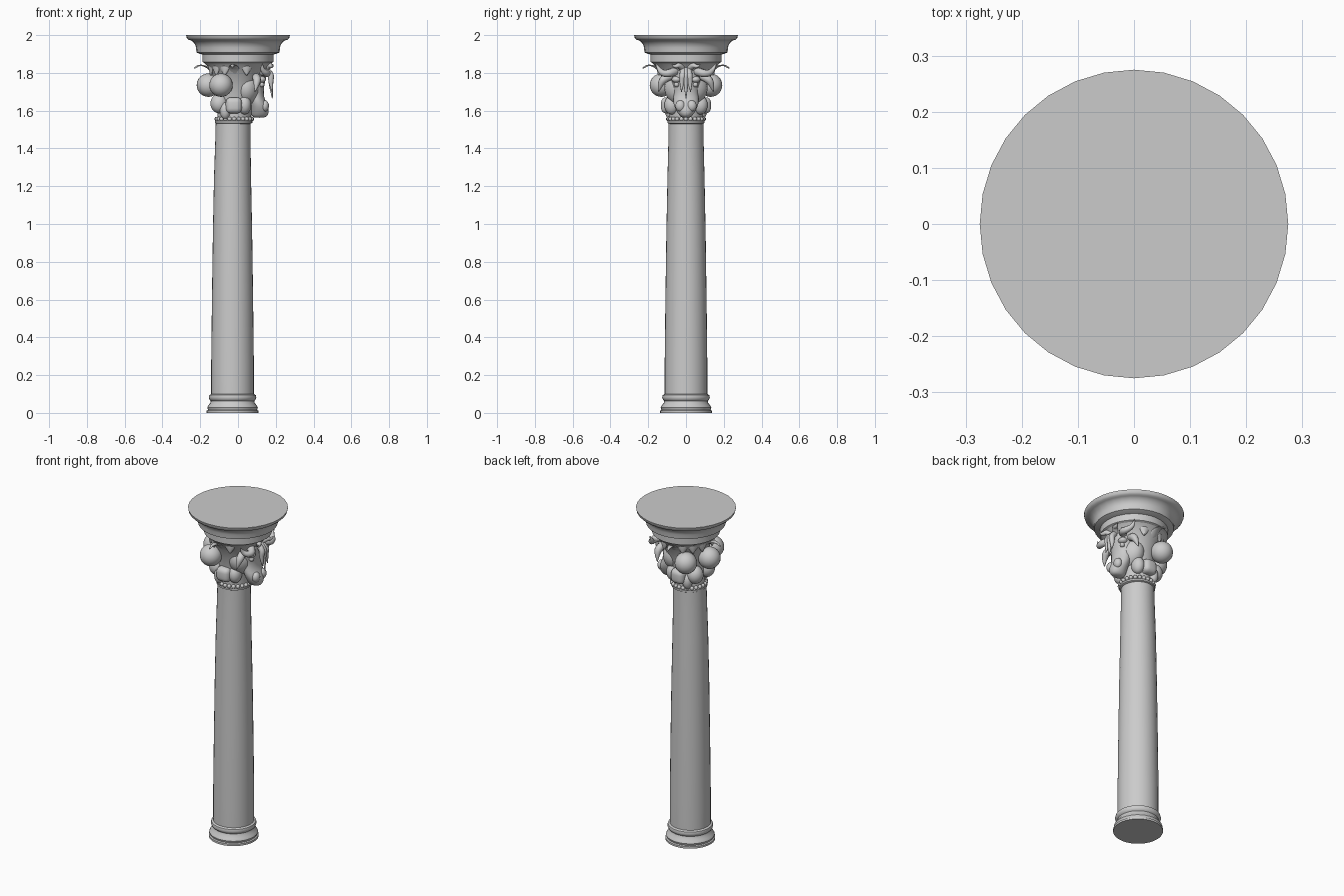
import bpy, bmesh, math
from mathutils import Vector


def finish(name, bm, angle=40, subsurf=0):
    bmesh.ops.recalc_face_normals(bm, faces=bm.faces)
    me = bpy.data.meshes.new(name)
    bm.to_mesh(me)
    bm.free()
    ob = bpy.data.objects.new(name, me)
    bpy.context.collection.objects.link(ob)
    if subsurf:
        ob.modifiers.new("smooth", "SUBSURF").levels = subsurf
        ob.modifiers["smooth"].render_levels = subsurf
    bpy.ops.object.select_all(action='DESELECT')
    ob.select_set(True)
    bpy.context.view_layer.objects.active = ob
    bpy.ops.object.shade_smooth_by_angle(angle=math.radians(angle))
    return ob


def loft(name, rings, n=32, subsurf=0, angle=40):
    """Stack elliptical rings (centre, x radius, y radius) and cap the ends."""
    bm = bmesh.new()
    loops = []
    for c, rx, ry in rings:
        loops.append([bm.verts.new((c[0] + rx * math.cos(2 * math.pi * i / n),
                                    c[1] + ry * math.sin(2 * math.pi * i / n), c[2]))
                      for i in range(n)])
    for a, b in zip(loops, loops[1:]):
        for i in range(n):
            bm.faces.new((a[i], a[(i + 1) % n], b[(i + 1) % n], b[i]))
    bm.faces.new(loops[0])
    bm.faces.new(loops[-1])
    return finish(name, bm, angle, subsurf)


def lathe(name, profile):
    """Profile points are (radius, height, x centre)."""
    return loft(name, [((cx, 0, z), r, r) for r, z, cx in profile])


def blob(name, c, r, rot=(0, 0, 0), seg=24):
    bm = bmesh.new()
    bmesh.ops.create_uvsphere(bm, u_segments=seg, v_segments=seg // 2, radius=1)
    ob = finish(name, bm, 60)
    ob.location, ob.scale, ob.rotation_euler = c, r, rot
    return ob


def tube(name, pts, radii):
    cu = bpy.data.curves.new(name, 'CURVE')
    cu.dimensions, cu.bevel_depth, cu.bevel_resolution = '3D', 1.0, 3
    cu.use_fill_caps = True
    sp = cu.splines.new('NURBS')
    sp.points.add(len(pts) - 1)
    for p, co, r in zip(sp.points, pts, radii):
        p.co, p.radius = (*co, 1), r
    sp.order_u, sp.use_endpoint_u, sp.resolution_u = 3, True, 6
    ob = bpy.data.objects.new(name, cu)
    bpy.context.collection.objects.link(ob)


def leaf(name, ang, path, width, cx=0.0):
    """Curled leaf; path holds (radius, height, relative width)."""
    out = Vector((math.cos(ang), math.sin(ang), 0))
    side = Vector((-out.y, out.x, 0))
    bm = bmesh.new()
    rows = []
    for r, z, w in path:
        c = out * r + Vector((cx, 0, z))
        rows.append([bm.verts.new(c + side * (s * w * width) + out * (-0.012 * abs(s)))
                     for s in (-1, 0, 1)])
    for a, b in zip(rows, rows[1:]):
        for i in (0, 1):
            bm.faces.new((a[i], a[i + 1], b[i + 1], b[i]))
    ob = finish(name, bm, 60)
    m = ob.modifiers.new("thick", 'SOLIDIFY')
    m.thickness, m.offset = 0.008, 0
    s = ob.modifiers.new("smooth", 'SUBSURF')
    s.levels = s.render_levels = 2


S = -0.029  # shaft axis

# Moulded foot
lathe("base", [(0.137, 0, S), (0.137, 0.012, S), (0.130, 0.016, S), (0.134, 0.028, S),
               (0.128, 0.04, S), (0.118, 0.052, S), (0.115, 0.064, S), (0.122, 0.070, S),
               (0.126, 0.082, S), (0.123, 0.094, S), (0.113, 0.10, S)])
# Tapered shaft
lathe("shaft", [(0.113, 0.09, S), (0.113, 0.25, S), (0.109, 0.6, S), (0.104, 0.95, S),
                (0.098, 1.25, S), (0.093, 1.45, -0.027), (0.092, 1.54, -0.026)])
# Collar under the capital
lathe("collar", [(0.09, 1.53, -0.024), (0.099, 1.535, -0.023), (0.099, 1.545, -0.023),
                 (0.09, 1.552, -0.022)])
for i in range(24):
    a = 2 * math.pi * i / 24
    blob("bead", (-0.02 + 0.094 * math.cos(a), 0.094 * math.sin(a), 1.556),
         (0.012, 0.012, 0.012), seg=10)
# Flared bell
lathe("bell", [(0.090, 1.545, -0.021), (0.090, 1.60, -0.018), (0.097, 1.66, -0.014),
               (0.112, 1.73, -0.008), (0.135, 1.79, -0.003), (0.165, 1.84, 0),
               (0.183, 1.857, 0)])
# Abacus with cove and rim
lathe("abacus", [(0.175, 1.85, 0), (0.187, 1.857, 0), (0.187, 1.897, 0), (0.205, 1.902, 0),
                 (0.219, 1.908, 0), (0.221, 1.918, 0), (0.222, 1.935, 0), (0.228, 1.952, 0),
                 (0.240, 1.966, 0), (0.252, 1.973, 0), (0.263, 1.976, 0), (0.272, 1.985, 0),
                 (0.275, 2.0, 0)])

# Large fruits around the left half
R = 0.062
blob("large_fruit", (-0.157, 0, 1.735), (R, R, R))
for s in (-1, 1):
    blob("large_fruit", (-0.09, 0.13 * s, 1.735), (R, R, R))
    # Lower fruits
    blob("small_fruit", (-0.100, 0.055 * s, 1.638), (0.046, 0.046, 0.052))
    bm = bmesh.new()
    bmesh.ops.create_cube(bm, size=1)
    bmesh.ops.scale(bm, vec=(0.086, 0.08, 0.086), verts=bm.verts)
    bmesh.ops.bevel(bm, geom=bm.edges[:], offset=0.028, segments=4, profile=0.5,
                    affect='EDGES')
    block = finish("square_fruit", bm, 50)
    block.location = (-0.022, 0.092 * s, 1.628)
    # Ground foliage between the lower fruits
    blob("lower_foliage", (-0.068, 0.083 * s, 1.60), (0.028, 0.028, 0.045))
    blob("lower_foliage", (0.035, 0.075 * s, 1.63), (0.035, 0.04, 0.05))

# Curled leaves above the fruits
curl = [(0.11, 1.76, 0.7), (0.14, 1.80, 1.0), (0.165, 1.83, 0.9), (0.195, 1.842, 0.55),
        (0.22, 1.838, 0.3), (0.238, 1.822, 0.05)]
for deg in (180, 98, -98):
    leaf("curled_leaf", math.radians(deg), curl, 0.032)
flat = [(0.162, 1.855, 1.0), (0.163, 1.835, 1.0), (0.16, 1.81, 0.7), (0.156, 1.785, 0.05)]
for deg in (72, 118, 140, 162, -72, -118, -140, -162):
    leaf("leaf_tip", math.radians(deg), flat, 0.032)

# Animal head on the right side
loft("head", [((0.112, 0, 1.562), 0.030, 0.022), ((0.116, 0, 1.575), 0.046, 0.036),
              ((0.116, 0, 1.605), 0.050, 0.056), ((0.106, 0, 1.64), 0.048, 0.070),
              ((0.094, 0, 1.67), 0.044, 0.068), ((0.088, 0, 1.71), 0.048, 0.064),
              ((0.088, 0, 1.75), 0.056, 0.078), ((0.088, 0, 1.79), 0.066, 0.082),
              ((0.080, 0, 1.83), 0.074, 0.074), ((0.070, 0, 1.855), 0.06, 0.06)],
     n=16, subsurf=1, angle=80)
blob("neck", (0.045, 0, 1.72), (0.075, 0.115, 0.10))
for s in (-1, 1):
    blob("brow", (0.122, 0.05 * s, 1.765), (0.026, 0.026, 0.018))
    blob("eye", (0.126, 0.05 * s, 1.738), (0.014, 0.014, 0.014), seg=14)
    blob("nostril", (0.142, 0.030 * s, 1.625), (0.022, 0.026, 0.030))
    # Horns and drooping ears
    tube("horn", [(0.10, 0.04 * s, 1.815), (0.155, 0.075 * s, 1.80), (0.15, 0.12 * s, 1.795),
                  (0.125, 0.145 * s, 1.82), (0.13, 0.16 * s, 1.85)],
         [0.024, 0.022, 0.018, 0.012, 0.002])
    tube("ear", [(0.09, 0.07 * s, 1.785), (0.10, 0.11 * s, 1.775), (0.10, 0.135 * s, 1.745),
                 (0.09, 0.145 * s, 1.70)], [0.018, 0.024, 0.018, 0.002])
    tube("curl", [(0.13, 0.01 * s, 1.81), (0.165, 0.03 * s, 1.845), (0.18, 0.06 * s, 1.83),
                  (0.185, 0.075 * s, 1.845)], [0.02, 0.016, 0.01, 0.002])
# Forelock of hanging tufts
for y, low in ((-0.022, 1.70), (0, 1.665), (0.022, 1.70)):
    tube("forelock", [(0.13, y * 0.5, 1.825), (0.178, y * 0.8, 1.80), (0.172, y, 1.75),
                      (0.182, y * 1.1, low)], [0.018, 0.017, 0.014, 0.002])
